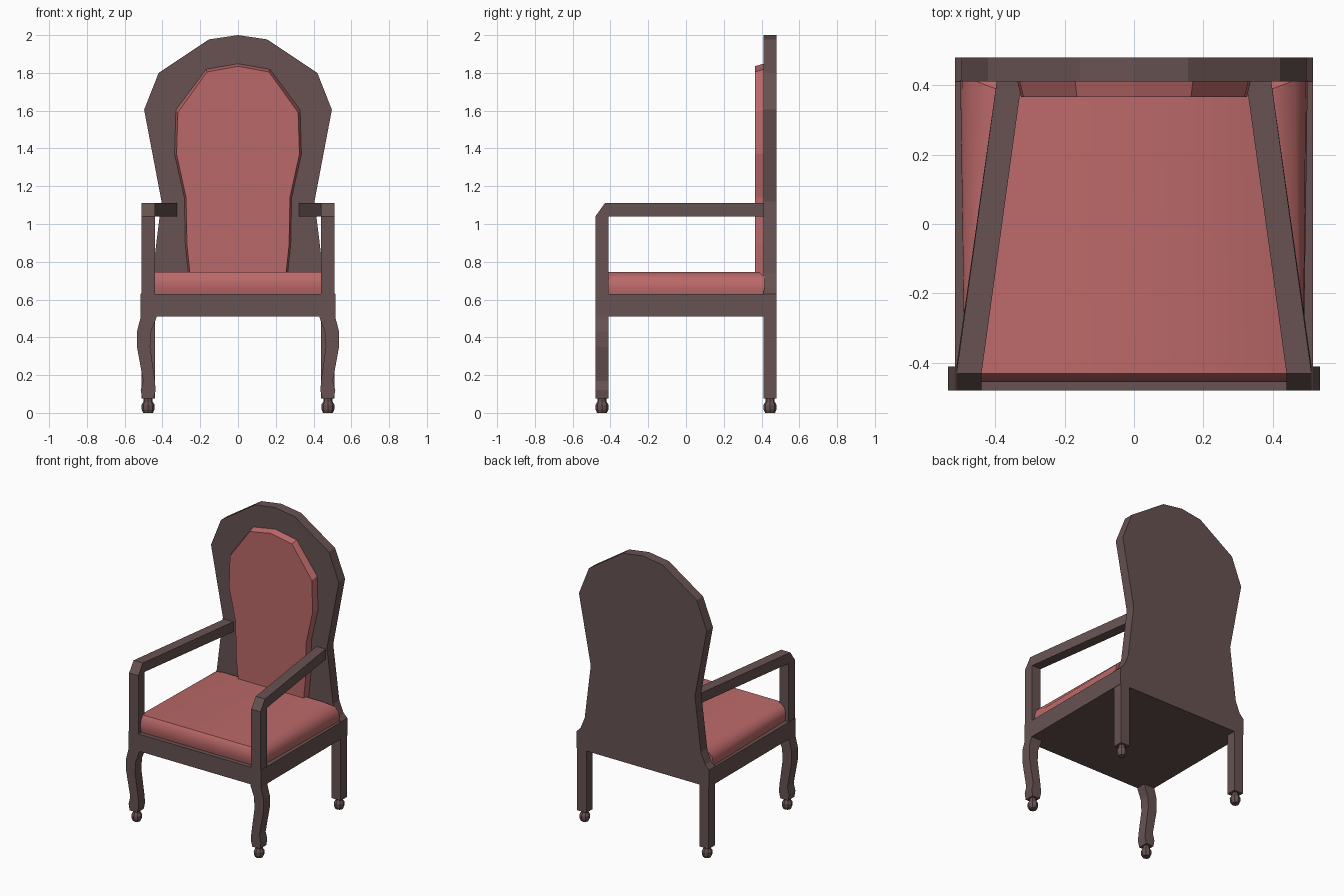
import bpy, bmesh, math

if "Cube" in bpy.data.objects:
    bpy.data.objects.remove(bpy.data.objects["Cube"])


def material(name, rgb):
    m = bpy.data.materials.new(name)
    m.diffuse_color = (*rgb, 1)
    m.use_nodes = True
    m.node_tree.nodes["Principled BSDF"].inputs["Base Color"].default_value = m.diffuse_color
    return m


WOOD = material("dark wood", (0.135, 0.085, 0.083))
FABRIC = material("rose fabric", (0.50, 0.14, 0.14))


def loft(name, rings, mat, mirror=False):
    """Join equal-length rings of points into a closed solid."""
    bm = bmesh.new()
    rows = [[bm.verts.new(p) for p in r] for r in rings]
    n = len(rows[0])
    for a, b in zip(rows, rows[1:]):
        for i in range(n):
            j = (i + 1) % n
            bm.faces.new((a[i], a[j], b[j], b[i]))
    bm.faces.new(rows[0][::-1])
    bm.faces.new(rows[-1])
    bmesh.ops.remove_doubles(bm, verts=bm.verts, dist=0.0001)
    bmesh.ops.recalc_face_normals(bm, faces=bm.faces)
    me = bpy.data.meshes.new(name)
    bm.to_mesh(me)
    bm.free()
    me.materials.append(mat)
    ob = bpy.data.objects.new(name, me)
    bpy.context.collection.objects.link(ob)
    if mirror:
        ob.modifiers.new("mirror", 'MIRROR')
    return ob


def rect(x0, x1, y0, y1, z):
    return [(x0, y0, z), (x1, y0, z), (x1, y1, z), (x0, y1, z)]


def outline(half, y):
    """Full symmetric outline from a right half running bottom to top centre."""
    pts = half + [(-x, z) for x, z in reversed(half) if x > 0]
    return [(x, y, z) for x, z in pts]


# Seat frame
loft("seat_frame", [rect(-.515, .515, -.48, .475, z) for z in (.51, .63)], WOOD)

# Wooden back panel
panel = [(.515, .51), (.515, .63), (.485, .66), (.452, .74), (.405, 1.12),
         (.497, 1.605), (.42, 1.80), (.155, 1.977), (0, 2.0)]
loft("back_panel", [outline(panel, y) for y in (.41, .48)], WOOD)

# Back cushion, slightly tapered to the front
pad = [(.255, .66), (.28, .89), (.285, 1.14), (.337, 1.37), (.33, 1.605),
       (.17, 1.82), (0, 1.85)]
pad_front = [(x * .965, z - (.015 if z > 1.5 else 0)) for x, z in pad]
loft("back_cushion", [outline(pad, .415), outline(pad_front, .365)], FABRIC)

# Seat cushion: rounded sides, top narrower at the back
rings = []
for z, xf, xb, yf, yb in ((.62, .48, .495, -.445, .415), (.66, .488, .50, -.455, .415),
                          (.69, .487, .495, -.455, .415), (.72, .478, .465, -.448, .415),
                          (.745, .452, .40, -.43, .39)):
    rings.append([(-xf, yf, z), (xf, yf, z), (xb, yb, z), (-xb, yb, z)])
cushion = loft("seat_cushion", rings, FABRIC)
bpy.context.view_layer.objects.active = cushion
cushion.select_set(True)
bpy.ops.object.shade_smooth_by_angle(angle=math.radians(40))
cushion.select_set(False)

# Arm posts and rests as one bent bar angled inward to the back
arm = []
for cx, outer, inner in ((.475, (-.48, .55), (-.41, .55)),
                         (.475, (-.48, 1.04), (-.41, 1.04)),
                         (.475, (-.43, 1.11), (-.41, 1.04)),
                         (.358, (.42, 1.11), (.42, 1.04))):
    l, r = cx - .036, cx + .036
    if inner == (-.41, 1.04):
        il, ir = .439, .511
    else:
        il, ir = l, r
    arm.append([(l, *outer), (r, *outer), (ir, *inner), (il, *inner)])
loft("arm", arm, WOOD, True)

# Curved front legs and straight back legs
shape = [(.52, .43, .515), (.50, .433, .517), (.43, .46, .535), (.35, .465, .535),
         (.17, .44, .502), (.12, .436, .515), (.075, .447, .507)]
loft("front_leg", [rect(a, b, -.48, -.41, z) for z, a, b in shape], WOOD, True)
loft("back_leg", [rect(.44, .512, .41, .48, z) for z in (.075, .52)], WOOD, True)

# Ball feet
for name, y in (("front_foot", -.445), ("back_foot", .445)):
    foot = [[(.476 + r * math.cos(k * math.pi / 4), y + r * math.sin(k * math.pi / 4), z)
             for k in range(8)]
            for z, r in ((0, .026), (.018, .034), (.042, .035), (.06, .024), (.08, .024))]
    loft(name, foot, WOOD, True)
